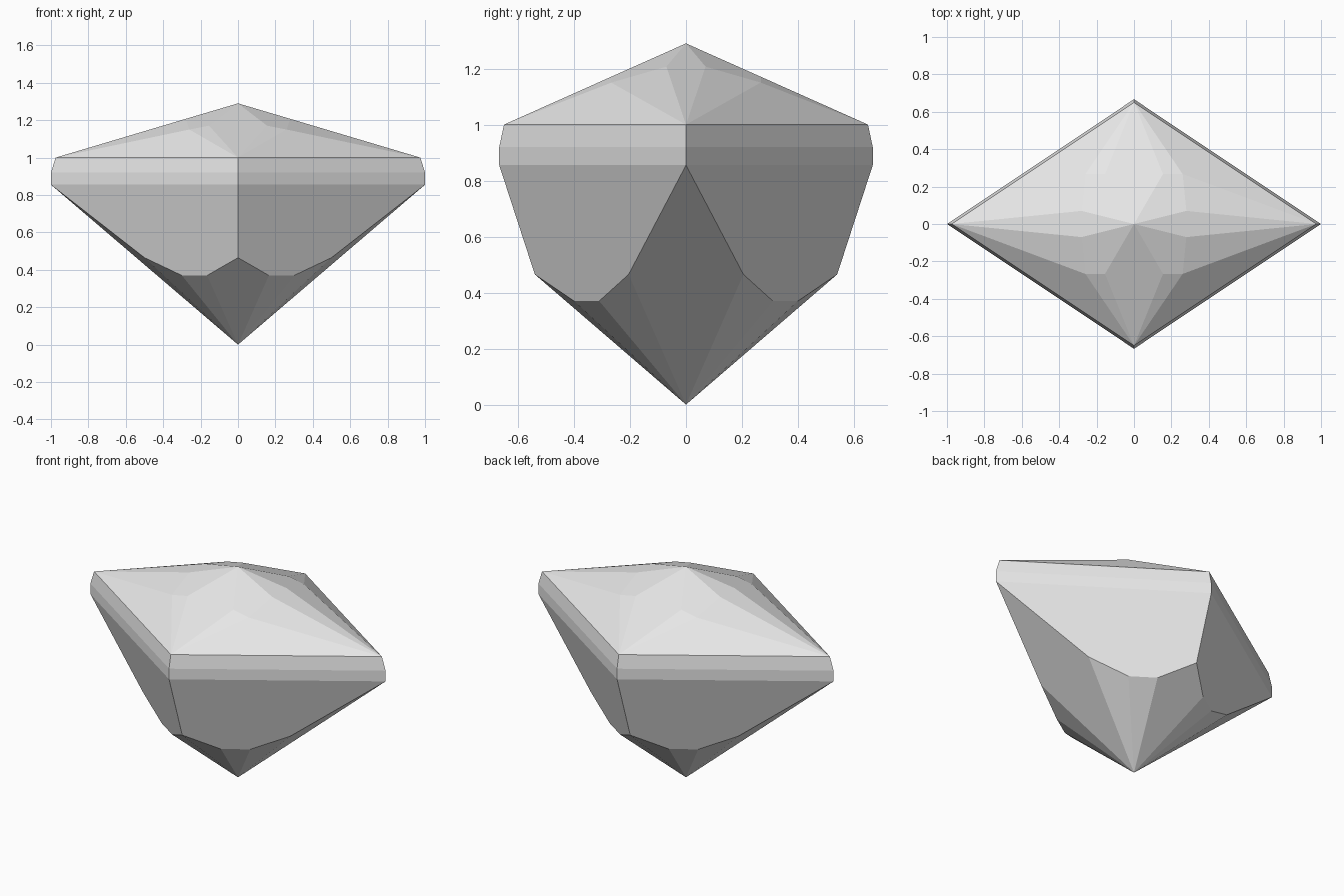
import bpy
import bmesh
from mathutils import Vector

cube = bpy.data.objects.get("Cube")
if cube:
    bpy.data.objects.remove(cube, do_unlink=True)

# Pale grey stone
stone = bpy.data.materials.new("pale_grey_stone")
stone.use_nodes = True
grey = (0.8, 0.8, 0.8, 1.0)
stone.diffuse_color = grey
stone.node_tree.nodes["Principled BSDF"].inputs["Base Color"].default_value = grey

bm = bmesh.new()
shared = {}
MIDDLE = Vector((0, 0, 0.85))


def vert(p):
    """Return the vertex at p, making it once only."""
    key = tuple(round(c, 4) + 0.0 for c in p)
    if key not in shared:
        shared[key] = bm.verts.new(key)
    return shared[key]


def facet(points):
    """Add one facet facing away from the middle of the stone."""
    pts = [Vector(p) for p in points]
    centre = sum(pts, Vector()) / len(pts)
    normal = sum((a.cross(b) for a, b in zip(pts, pts[1:] + pts[:1])), Vector())
    if normal.dot(centre - MIDDLE) < 0:
        pts = pts[:1] + pts[:0:-1]
    bm.faces.new([vert(p) for p in pts])


def flip(p, sx, sy):
    return (p[0] * sx, p[1] * sy, p[2])


# Key points of one quarter: tips, crown and pavilion corners
apex, culet = (0, 0, 1.29), (0, 0, 0)
rings = [((x, 0, z), (0, y, z)) for x, y, z in
         ((0.975, 0.65, 1.0), (1.0, 0.667, 0.92), (1.0, 0.667, 0.855))]
top_x, top_y = rings[0]
low_x, low_y = rings[-1]
crown_x, crown_mid, crown_y = (0.28, 0.07, 1.207), (0.26, 0.267, 1.15), (0.155, 0.267, 1.171)
pav_x, pav_a, pav_b, pav_y = ((0.5, 0.205, 0.465), (0.3, 0.31, 0.37),
                              (0.165, 0.4, 0.37), (0, 0.54, 0.465))

# Facets repeated in each quarter
quarter = [
    (apex, crown_x, crown_mid, crown_y),
    (crown_x, top_x, crown_mid),
    (crown_mid, top_x, top_y),
    (crown_mid, top_y, crown_y),
    (low_x, pav_x, pav_a, pav_b, pav_y, low_y),
    (culet, pav_x, pav_a),
    (culet, pav_a, pav_b),
]
# Girdle bands
for (ax, ay), (bx, by) in zip(rings, rings[1:]):
    quarter.append((ax, ay, by, bx))

for sx in (1, -1):
    for sy in (1, -1):
        for pts in quarter:
            facet([flip(p, sx, sy) for p in pts])

# Kite facets straddling the long and short axes
for s in (1, -1):
    for tip, side, outer in ((apex, crown_x, top_x), (culet, pav_x, low_x)):
        facet([flip(p, s, 1) for p in (outer, side, tip, flip(side, 1, -1))])
    for tip, side, outer in ((apex, crown_y, top_y), (culet, pav_b, pav_y)):
        facet([flip(p, 1, s) for p in (outer, side, tip, flip(side, -1, 1))])

mesh = bpy.data.meshes.new("cut_gem")
bm.to_mesh(mesh)
bm.free()
mesh.materials.append(stone)
gem = bpy.data.objects.new("cut_gem", mesh)
bpy.context.collection.objects.link(gem)
